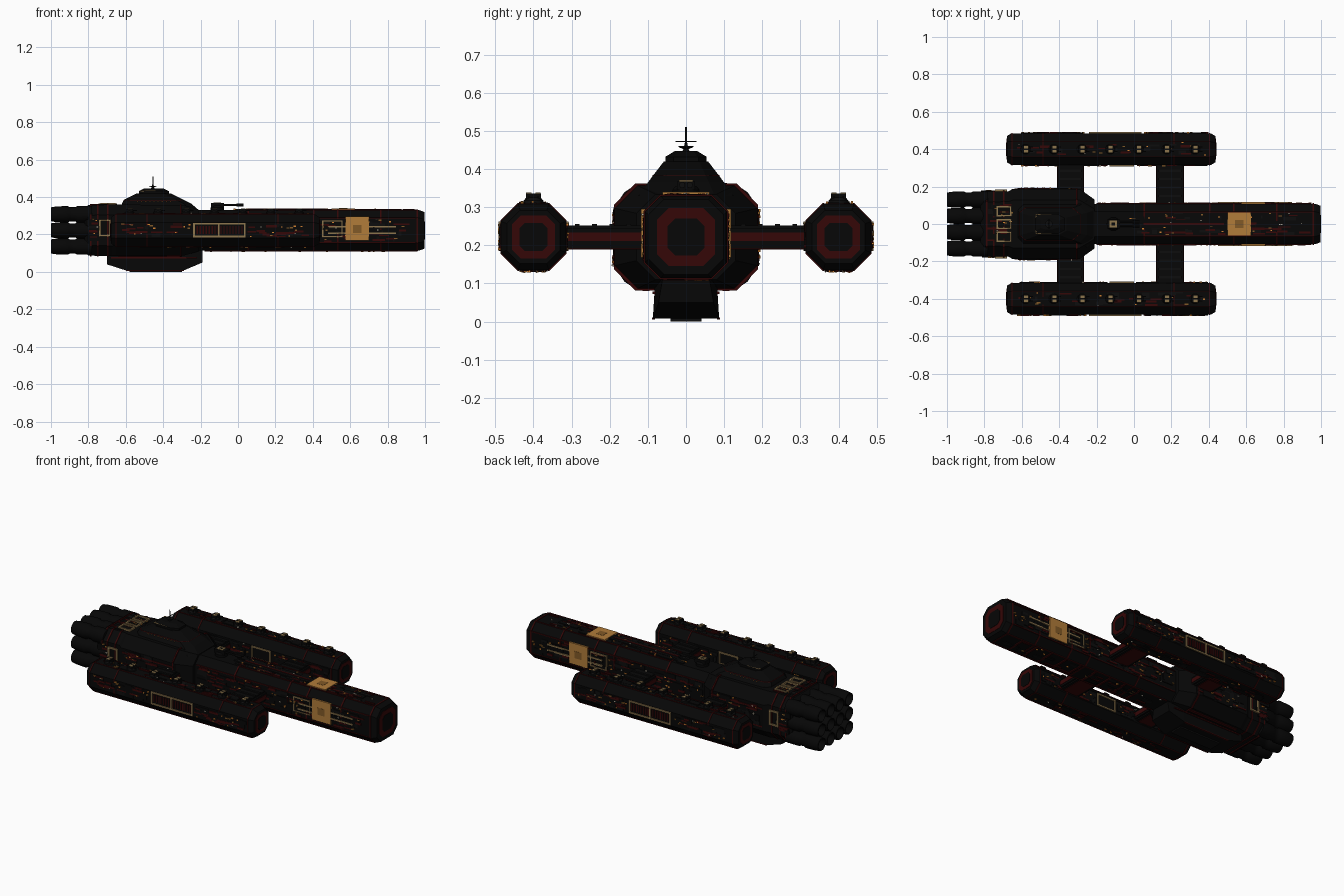
import bpy, bmesh, math, random
from mathutils import Vector

random.seed(7)
default = bpy.data.objects.get("Cube")
if default:
    bpy.data.objects.remove(default, do_unlink=True)


def material(name, r, g, b):
    m = bpy.data.materials.new(name)
    m.use_nodes = True
    m.diffuse_color = (r, g, b, 1)
    node = next(n for n in m.node_tree.nodes if n.type == 'BSDF_PRINCIPLED')
    node.inputs["Base Color"].default_value = (r, g, b, 1)
    return m


HULL = material("black hull", .002, .002, .002)
GREY = material("charcoal", .004, .004, .004)
RED = material("dark red", .036, .002, .002)
GOLD = material("gold panel", .44, .2, .042)
BRONZE = material("bronze", .22, .1, .02)
TAN = material("tan trim", .27, .18, .075)
ORANGE = material("orange window", .65, .22, .03)
PALE = material("pale window", .5, .45, .35)


def finish(name, bm, mat, smooth=False):
    bmesh.ops.recalc_face_normals(bm, faces=bm.faces)
    for f in bm.faces:
        f.smooth = smooth
    mesh = bpy.data.meshes.new(name)
    bm.to_mesh(mesh)
    bm.free()
    if smooth:
        mesh.set_sharp_from_angle(angle=math.radians(35))
    mesh.materials.append(mat)
    ob = bpy.data.objects.new(name, mesh)
    bpy.context.collection.objects.link(ob)
    return ob


def loft(name, mat, rings, smooth=False):
    bm = bmesh.new()
    rows = [[bm.verts.new(p) for p in ring] for ring in rings]
    for a, b in zip(rows, rows[1:]):
        for i in range(len(a)):
            j = (i + 1) % len(a)
            bm.faces.new((a[i], a[j], b[j], b[i]))
    bm.faces.new(rows[0])
    bm.faces.new(rows[-1])
    return finish(name, bm, mat, smooth)


MID = .222


def octagon(x, cy, hy, hz, ch):
    quarter = [(hy, hz - ch), (hy - ch, hz)]
    pts = quarter + [(-y, z) for y, z in quarter[::-1]]
    pts += [(-y, -z) for y, z in pts]
    return [(x, cy + y, MID + z) for y, z in pts]


def hull(name, mat, cy, stations):
    return loft(name, mat, [octagon(x, cy, hy, hz, ch) for x, hy, hz, ch in stations])


def band(name, cy, x, width, hy, hz, ch):
    hull(name, RED, cy, [(x, hy, hz, ch), (x + width, hy, hz, ch)])


def cap(name, cy, x, sign, outer, inner):
    # Red octagonal ring around a black center on an end face
    for label, mat, r, t in (("_ring", RED, outer, .002), ("_center", HULL, inner, .004)):
        hull(name + label, mat, cy, [(x - sign * .01, r, r, r * .4), (x + sign * t, r, r, r * .4)])


def tube(name, mat, start, axis, profile, sides=16):
    # Round part turned about an axis: profile is (distance, radius)
    d = Vector(axis)
    u = d.orthogonal().normalized()
    v = d.cross(u)
    turn = [2 * math.pi * i / sides for i in range(sides)]
    loft(name, mat, [[Vector(start) + d * t + (u * math.cos(a) + v * math.sin(a)) * r
                      for a in turn] for t, r in profile], True)


batches = {}


def box(name, mat, x0, x1, y0, y1, z0, z1):
    bm = batches.setdefault(name, (bmesh.new(), mat))[0]
    made = bmesh.ops.create_cube(bm, size=1)["verts"]
    lo, hi = Vector((x0, y0, z0)), Vector((x1, y1, z1))
    for v in made:
        v.co = (lo + hi) / 2 + v.co * (hi - lo)


def plate(name, mat, axis, d, u0, u1, v0, v1, t=.004):
    # Thin plate on a side face (axis y) or deck face (axis z); t points outward
    lo, hi = sorted((d - math.copysign(.001, t), d + t))
    if axis == "y":
        box(name, mat, u0, u1, lo, hi, v0, v1)
    else:
        box(name, mat, u0, u1, v0, v1, lo, hi)


def frame(name, mat, axis, d, u0, u1, v0, v1, t=.004, w=.009):
    for bar in ((u0, u1, v0, v0 + w), (u0, u1, v1 - w, v1), (u0, u0 + w, v0, v1), (u1 - w, u1, v0, v1)):
        plate(name, mat, axis, d, *bar, t)


def detail(part, axis, d, sign, u0, u1, v0, v1, amount):
    # Scattered armour blocks, red slabs and lit windows
    kinds = [("armour", GREY, 2, .07, .03, .004), ("plating", HULL, 2, .09, .04, .005),
             ("red_slabs", RED, 2.2, .07, .012, .006), ("orange_windows", ORANGE, 1, .013, .008, .008),
             ("bronze_vents", BRONZE, .7, .022, .008, .0075), ("pale_windows", PALE, .4, .01, .006, .0082)]
    for label, mat, share, w, h, t in kinds:
        for _ in range(round(amount * share)):
            a, b = w * random.uniform(.5, 1), h * random.uniform(.5, 1)
            u, v = random.uniform(u0, u1 - a), random.uniform(v0, v1 - b)
            plate(part + "_" + label, mat, axis, d, u, u + a, v, v + b, sign * t * random.uniform(.85, 1))


# Long bow hull
hull("bow_hull", HULL, 0, [(-.3, .108, .108, .042), (.97, .108, .108, .042), (.996, .098, .098, .04)])
for i, x in enumerate((.05, .4, .53, .76, .955)):
    band(f"bow_band_{i}", 0, x, .008, .111, .111, .043)
cap("bow_cap", 0, .996, 1, .076, .048)

# Wide stern hull
hull("stern_hull", HULL, 0, [(-.82, .155, .115, .05), (-.8, .172, .135, .055), (-.67, .175, .138, .055),
                             (-.65, .187, .138, .06), (-.29, .187, .135, .06), (-.21, .13, .112, .05)])
for i, (x, hy) in enumerate(((-.79, .175), (-.755, .177), (-.7, .178), (-.31, .189))):
    band(f"stern_band_{i}", 0, x, .008, hy, .14, .056)

# Engine cluster
for row in (-1, 0, 1):
    for col in (-1.5, -.5, .5, 1.5):
        tube("engine", HULL, (-1, col * .087, MID + row * .086), (1, 0, 0),
             [(.05, .026), (0, .033), (.002, .038), (.03, .042), (.09, .044), (.1, .038), (.13, .038),
              (.14, .044), (.22, .044)])

# Keel under the stern
loft("keel", HULL, [[(x, s * y, z) for s, y, z in ((1, a, .12), (1, b, low), (-1, b, low), (-1, a, .12))]
                    for x, a, b, low in ((-.7, .08, .085, .04), (-.6, .08, .087, .008),
                                         (-.29, .08, .087, .008), (-.19, .06, .072, .05))])
box("keel_plate", GREY, -.58, -.3, -.04, .04, 0, .01)
for s in (-1, 1):
    box("keel_rails", RED, -.68, -.22, s * .084 - .004, s * .084 + .004, .072, .079)
    box("keel_edges", RED, -.6, -.29, s * .085 - .004, s * .085 + .004, .006, .011)
    plate("stern_bottom_stripes", RED, "z", .087, -.64, -.3, s * .105 - .009, s * .105 + .009, -.007)


# Bridge tower, mast and dish
def tier(name, mat, levels):
    loft(name, mat, [[(x0, -w * .7, z), (x0 + .03, -w, z), (x1 - .04, -w, z), (x1, -w * .6, z),
                      (x1, w * .6, z), (x1 - .04, w, z), (x0 + .03, w, z), (x0, w * .7, z)]
                     for z, x0, x1, w in levels])


tier("tower_base", HULL, [(.33, -.63, -.21, .125), (.365, -.62, -.25, .1), (.385, -.61, -.29, .085),
                          (.42, -.54, -.36, .058)])
tier("tower_trim", RED, [(.382, -.613, -.286, .088), (.385, -.612, -.288, .087)])
tier("tower_top", HULL, [(.415, -.53, -.37, .054), (.432, -.53, -.37, .054), (.447, -.5, -.4, .03)])
for s in (-1, 1):
    plate("tower_bracket", TAN, "z", .432, -.52, -.44, s * .05 - .003, s * .05 + .003, .002)
    for i in range(9):
        plate("tower_windows", ORANGE, "y", s * .08, -.54 + i * .022, -.534 + i * .022, .373, .378, s * .012)
plate("tower_bracket", TAN, "z", .432, -.526, -.52, -.053, .053, .002)
tube("mast", GREY, (-.455, 0, .44), (0, 0, 1), [(0, .012), (.015, .006), (.03, .003), (.07, .002)], 8)
tube("dish", GREY, (-.455, 0, .452), (0, 0, 1), [(0, .006), (.006, .02), (.008, .02)])
box("mast_arms", GREY, -.457, -.453, -.028, .028, .471, .474)

# Deck gun
tube("gun_base", HULL, (-.11, 0, .325), (0, 0, 1), [(0, .036), (.02, .036), (.03, .028)])
box("gun_house", HULL, -.145, -.075, -.024, .024, .345, .368)
frame("gun_hatch", TAN, "z", .368, -.13, -.092, -.018, .018, .003)
for y in (-.01, .01):
    tube("gun_barrel", GREY, (-.08, y, .358), (1, 0, 0), [(0, .005), (.07, .005), (.072, .008), (.11, .008)], 8)

# Spine and deck trim
top, floor = MID + .108, MID - .108
box("spine", HULL, .04, .5, -.025, .025, top - .004, top + .006)
plate("spine_stripe", RED, "z", top + .006, .05, .48, -.005, .005, .003)
plate("gold_deck_panel", GOLD, "z", top, .5, .625, -.062, .062, .0095)
plate("gold_deck_hatch", BRONZE, "z", top + .0095, .54, .585, -.022, .022, .001)
for i in (-1, 0, 1):
    frame("stern_deck_frames", TAN, "z", .36, -.735, -.655, i * .068 - .028, i * .068 + .028, .0095)
for x in range(9):
    box("bottom_ribs", RED, x * .105, .012 + x * .105, -.06, .06, floor - .006, floor + .004)

for s in (-1, 1):
    side = s * .108
    # Bow side markings
    plate("gold_side_panel", GOLD, "y", side, .575, .7, .168, .295, s * .0095)
    plate("gold_side_hatch", BRONZE, "y", side + s * .0095, .615, .66, .208, .25, s * .001)
    for z in (.203, .237):
        plate("gold_side_lines", TAN, "y", side, .48, .845, z, z + .008, s * .009)
    frame("bow_brackets", TAN, "y", side, .45, .56, .185, .275, s * .0085, .006)
    for z in (.155, .285):
        plate("bow_side_stripes", RED, "y", side, -.2, .95, z, z + .005, s * .004)
    plate("bow_deck_stripes", RED, "z", top, .05, .96, s * .064 - .003, s * .064 + .003)
    plate("bow_bottom_stripes", RED, "z", floor, -.18, .96, s * .064 - .003, s * .064 + .003, -.004)

    # Stern side bracket and stripes
    frame("stern_brackets", TAN, "y", s * .175, -.742, -.68, .19, .28, s * .0095)
    for z in (.165, .272):
        plate("stern_stripes", RED, "y", s * .187, -.64, -.3, z, z + .008, s * .004)

    # Outrigger pod
    cy = s * .4
    hull("pod", HULL, cy, [(-.68, .07, .07, .03), (-.655, .085, .086, .045), (.41, .085, .086, .045),
                           (.436, .07, .07, .035)])
    for x in (-.655, -.49, .21, .4):
        band("pod_band", cy, x, .006, .087, .088, .045)
    cap("pod_bow_cap", cy, .436, 1, .056, .037)
    cap("pod_stern_cap", cy, -.68, -1, .056, .037)
    # Pod side walls, kept clear where the frames sit
    for d, sign, left, right in ((s * .485, s, -.25, .05), (s * .315, -s, -.14, .01)):
        detail("pod_side", "y", d, sign, -.63, left, .185, .26, 6)
        detail("pod_side", "y", d, sign, right, .4, .185, .26, 6)
    for z, sign in ((.308, 1), (.136, -1)):
        detail("pod_deck", "z", z, sign, -.63, .4, cy - .038, cy + .038, 6)
        for e in (-.04, .04):
            plate("pod_stripes", RED, "z", z, -.65, .4, cy + e - .002, cy + e + .002, sign * .003)
    outer = s * .485
    frame("pod_frames", TAN, "y", outer, -.24, -.099, .185, .262, s * .007)
    frame("pod_frames", TAN, "y", outer, -.108, .04, .185, .262, s * .007)
    for i in range(16):
        x = -.222 + i * .016
        plate("pod_frame_grille", RED, "y", outer, x, x + .007, .203, .246, s * .004)
    frame("pod_frames", TAN, "y", s * .315, -.13, 0, .185, .262, -s * .007)

    # Pod turrets
    for i in range(7):
        x = -.58 + i * .151
        tube("pod_turret", GREY, (x, cy, .305), (0, 0, 1), [(0, .027), (.012, .027), (.02, .02)], 12)
        box("turret_heads", HULL, x - .018, x + .016, cy - .02, cy + .02, .32, .336)
        for e in (-.012, .012):
            plate("turret_lights", TAN, "z", .336, x - .008, x + .015, cy + e - .007, cy + e + .007, .003)
            box("turret_barrels", GREY, x, x + .04, cy + e - .002, cy + e + .002, .326, .33)

    # Struts joining pods to the hull
    for x0, x1 in ((-.41, -.27), (.12, .265)):
        lo, hi = sorted((s * .09, s * .33))
        box("struts", HULL, x0 + .01, x1 - .01, lo, hi, .192, .252)
        box("strut_cores", HULL, x0, x1, lo, hi, .2, .244)
        box("strut_stripes", RED, x0 - .003, x1 + .003, lo, hi, .211, .234)
        box("strut_bottoms", RED, x0 + .025, x1 - .025, lo, hi, .189, .2)
        for i in range(4):
            y = s * (.15 + i * .045)
            box("strut_ribs", GREY, x0 + .012, x1 - .012, y - .006, y + .006, .2, .256)

    # Surface detail of bow and stern sides
    detail("bow_side", "y", side, s, -.2, .95, .16, .285, 17)
    detail("stern_side", "y", s * .187, s, -.63, -.33, .145, .3, 7)
    detail("stern_rear", "y", s * .174, s, -.8, -.745, .16, .29, 2)

detail("bow_deck", "z", top, 1, -.05, .95, -.06, .06, 14)
detail("bow_bottom", "z", floor, -1, -.15, .95, -.06, .06, 5)
detail("stern_deck", "z", .358, 1, -.79, -.64, -.11, .11, 4)

for name, (bm, mat) in batches.items():
    finish(name, bm, mat)
